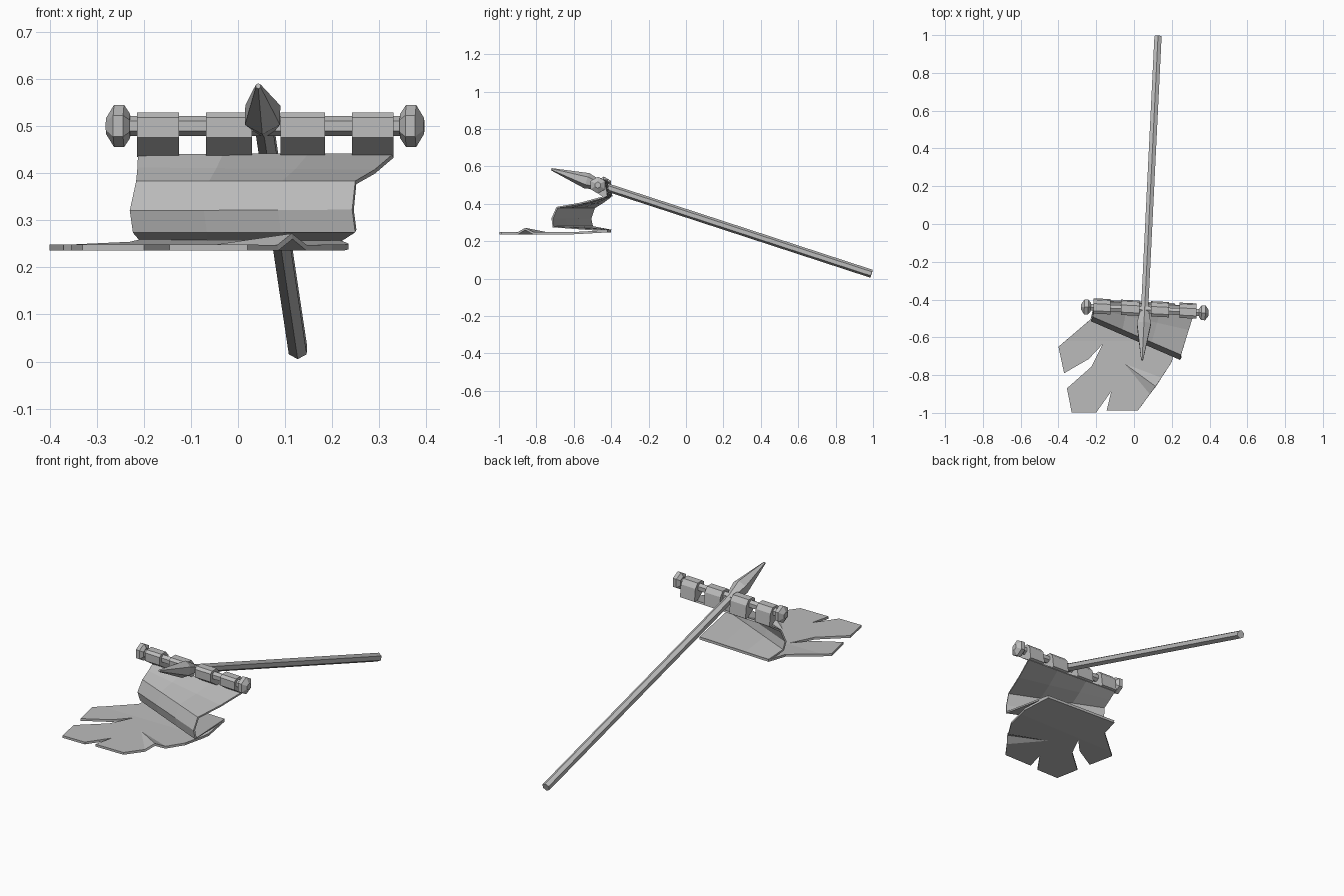
import bpy, bmesh, math
from mathutils import Vector, Matrix

cube = bpy.data.objects.get("Cube")
if cube:
    bpy.data.objects.remove(cube)

grey = bpy.data.materials.new("plain_grey")
grey.use_nodes = True
tone = (0.5, 0.5, 0.5, 1)
grey.diffuse_color = tone
grey.node_tree.nodes["Principled BSDF"].inputs["Base Color"].default_value = tone


def add_object(name, bm, thickness=0):
    bmesh.ops.recalc_face_normals(bm, faces=bm.faces[:])
    mesh = bpy.data.meshes.new(name)
    bm.to_mesh(mesh)
    bm.free()
    mesh.materials.append(grey)
    obj = bpy.data.objects.new(name, mesh)
    bpy.context.collection.objects.link(obj)
    if thickness:
        mod = obj.modifiers.new("thickness", 'SOLIDIFY')
        mod.thickness = thickness
        mod.offset = 0
    return obj


def lathe(name, start, end, profile, sides=6, turn=0.0):
    """Faceted solid along start-end; profile holds (distance, radius)."""
    start, axis = Vector(start), (Vector(end) - Vector(start)).normalized()
    side = axis.cross(Vector((0, 0, 1))).normalized()
    up = side.cross(axis)
    bm = bmesh.new()
    rings = []
    for dist, radius in profile:
        ring = []
        for i in range(sides):
            a = math.tau * i / sides + turn
            offset = side * math.cos(a) + up * math.sin(a)
            ring.append(bm.verts.new(start + axis * dist + offset * radius))
        rings.append(ring)
    for r0, r1 in zip(rings, rings[1:]):
        for i in range(sides):
            j = (i + 1) % sides
            bm.faces.new((r0[i], r0[j], r1[j], r1[i]))
    bm.faces.new(rings[0])
    bm.faces.new(rings[-1])
    return add_object(name, bm)


# Pole and spear head share one leaning axis
foot, tip = Vector((0.127, 0.992, 0.026)), Vector((0.043, -0.72, 0.585))
length = (tip - foot).length
lathe("pole", foot, tip, [(0, 0.022), (length - 0.25, 0.022)], turn=math.pi / 6)
lathe("spear_head", tip, foot, [(0, 0.006), (0.2, 0.043), (0.285, 0.022)],
      turn=math.pi / 6)


# Crossbar with a faceted knob at each end
def bar_point(x):
    return Vector((x, -0.452 - 0.05 * x, 0.5))


bar_left, bar_right = bar_point(-0.28), bar_point(0.395)
bar_length = (bar_right - bar_left).length
lathe("crossbar", bar_left, bar_right, [(0.04, 0.021), (bar_length - 0.04, 0.021)],
      turn=math.pi / 6)
knob = [(0, 0.017), (0.017, 0.045), (0.038, 0.045), (0.051, 0.026)]
for name, a, b in (("right_knob", bar_left, bar_right), ("left_knob", bar_right, bar_left)):
    lathe(name, a, b, knob, turn=math.pi / 6)

# Cloth loops wrapped over the crossbar
loop_profile = [(-0.033, -0.024), (-0.033, 0.018), (-0.018, 0.029), (0.02, 0.029),
                (0.04, 0.005), (0.048, -0.06), (0.03, -0.066)]
for n, (x0, x1) in enumerate(((-0.214, -0.125), (-0.068, 0.03), (0.09, 0.185), (0.242, 0.33))):
    bm = bmesh.new()
    ends = [[bm.verts.new(bar_point(x) + Vector((0, y, z))) for y, z in loop_profile]
            for x in (x0, x1)]
    for ring in ends:
        bm.faces.new(ring)
    count = len(loop_profile)
    for i in range(count):
        j = (i + 1) % count
        bm.faces.new((ends[0][i], ends[0][j], ends[1][j], ends[1][i]))
    add_object(f"cloth_loop_{n + 1}", bm)

# Hanging cloth: slopes forward, drops, then folds back underneath
rows = [((-0.212, -0.405, 0.437), (0.33, -0.435, 0.437)),
        ((-0.213, -0.445, 0.408), (0.29, -0.56, 0.403)),
        ((-0.215, -0.49, 0.38), (0.25, -0.69, 0.38)),
        ((-0.228, -0.51, 0.32), (0.244, -0.715, 0.322)),
        ((-0.222, -0.5, 0.277), (0.25, -0.71, 0.277)),
        ((-0.205, -0.4, 0.257), (0.215, -0.42, 0.257))]
bm = bmesh.new()
grid = [[bm.verts.new(Vector(a).lerp(Vector(b), t / 3)) for t in range(4)] for a, b in rows]
for r0, r1 in zip(grid, grid[1:]):
    for i in range(3):
        bm.faces.new((r0[i], r0[i + 1], r1[i + 1], r1[i]))
add_object("hanging_cloth", bm, 0.009)


# Torn cloth lying flat, with one raised crease at its edge
def ground_z(y):
    return 0.242 + 0.012 * max(0, (y + 0.62) / 0.22)


crease_end, crease_a, crease_b = (-0.05, -0.74), (0.085, -0.9), (0.145, -0.815)
outline = [(-0.205, -0.4), (-0.23, -0.505), (-0.4, -0.65), (-0.37, -0.79), (-0.24, -0.715),
           (-0.165, -0.635), (-0.225, -0.755), (-0.355, -0.87), (-0.33, -0.998),
           (-0.2, -0.998), (-0.12, -0.885), (-0.145, -0.988), (0.02, -0.988),
           crease_a, crease_end, crease_b, (0.2, -0.73), (0.235, -0.58), (0.215, -0.42)]
bm = bmesh.new()
verts = {p: bm.verts.new((*p, 0)) for p in outline}
bm.faces.new([verts[p] for p in outline])
peak = bm.verts.new((0.115, -0.86, 0))
bm.faces.new((verts[crease_a], peak, verts[crease_end]))
bm.faces.new((verts[crease_end], peak, verts[crease_b]))
bmesh.ops.bisect_plane(bm, geom=bm.verts[:] + bm.edges[:] + bm.faces[:],
                       plane_co=(0, -0.62, 0), plane_no=(0, 1, 0))
for v in bm.verts:
    v.co.z = ground_z(v.co.y)
peak.co.z += 0.024
add_object("ground_cloth", bm, 0.012)
